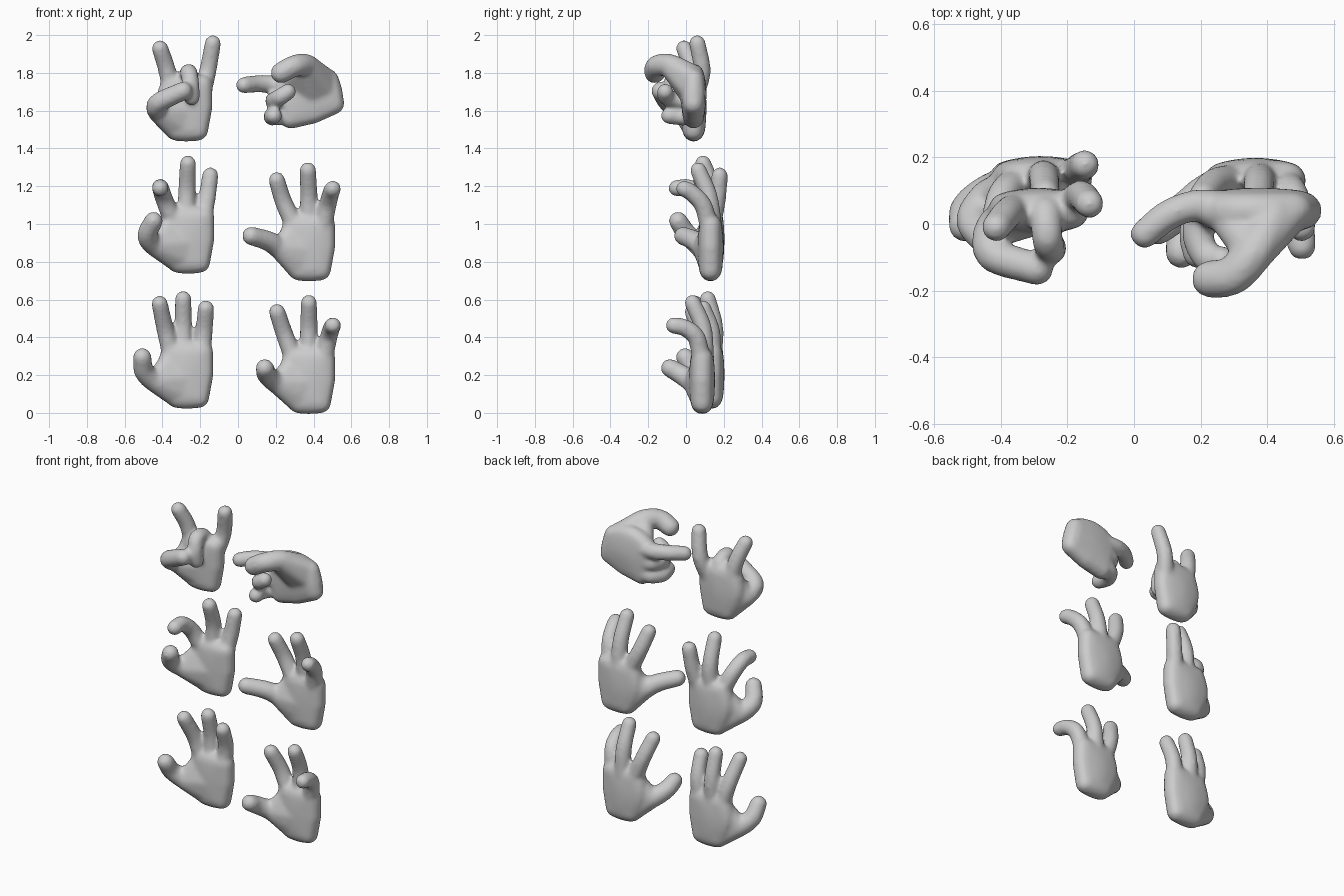
import bpy, bmesh
from math import sin, pi
from mathutils import Vector, Matrix


def hull(bm, balls, detail=2):
    """Convex skin around a few balls."""
    part = bmesh.new()
    for p, r in balls:
        bmesh.ops.create_icosphere(part, subdivisions=detail, radius=r,
                                   matrix=Matrix.Translation(p))
    res = bmesh.ops.convex_hull(part, input=part.verts[:])
    junk = [g for g in res["geom_interior"] if isinstance(g, bmesh.types.BMVert)]
    bmesh.ops.delete(part, geom=junk, context='VERTS')
    tmp = bpy.data.meshes.new("tmp")
    part.to_mesh(tmp)
    part.free()
    bm.from_mesh(tmp)
    bpy.data.meshes.remove(tmp)


def smooth_path(points, n=4):
    """Catmull-Rom curve through the points."""
    p = [Vector(q) for q in points]
    p = [2 * p[0] - p[1]] + p + [2 * p[-1] - p[-2]]
    out = []
    for i in range(1, len(p) - 2):
        a, b, c, d = p[i - 1:i + 3]
        for k in range(n):
            t = k / n
            out.append(.5 * (2 * b + (c - a) * t + (2 * a - 5 * b + 4 * c - d) * t * t
                             + (3 * b - a - 3 * c + d) * t ** 3))
    return out + [p[-2]]


def digit(bm, points, r0, r1):
    path = smooth_path(points)
    m = len(path) - 1
    balls = [(q, r0 + (r1 - r0) * i / m) for i, q in enumerate(path)]
    for pair in zip(balls, balls[1:]):
        hull(bm, pair)


def hand(name, wrist, thumb, fingers, up=(0, 1), mirror=1, wide=1, thumb_r=.051):
    bm = bmesh.new()
    u = Vector((up[0], 0, up[1])).normalized()
    s = Vector((u.z, 0, -u.x)) * mirror
    w = Vector(wrist)

    def at(a, b, c):
        return w + s * a * wide + u * c + Vector((0, b, 0))

    # palm: cushion made from a grid of balls
    balls = []
    for j in range(7):
        t = j / 6
        left = -.065 - .025 * t - .04 * sin(pi * t)
        right = .053 + .022 * min(1, 2 * t)
        for i in range(7):
            k = i / 6
            bulge = sin(pi * k) * sin(pi * (.12 + .76 * t))
            balls.append((at(left + (right - left) * k, 0, .056 + .24 * t),
                          .057 + .012 * bulge))
    hull(bm, balls)
    # ball of the thumb and web to the first finger
    t1 = Vector(thumb[1])
    hull(bm, [(t1, .06), (at(-.07, 0, .064), .057), (at(-.085, 0, .285), .045),
              (at(0, 0, .16), .066), (at(0, 0, .07), .055)], 3)
    digit(bm, thumb, .064, thumb_r)
    for f in fingers:
        digit(bm, f, .051, .0455)
    me = bpy.data.meshes.new(name)
    bm.to_mesh(me)
    bm.free()
    ob = bpy.data.objects.new(name, me)
    bpy.context.collection.objects.link(ob)
    # fuse parts and soften the joints
    rm = ob.modifiers.new("fuse", 'REMESH')
    rm.mode = 'VOXEL'
    rm.voxel_size = .01
    rm.use_smooth_shade = True
    sm = ob.modifiers.new("soften", 'SMOOTH')
    sm.factor = .5
    sm.iterations = 14


# open hand, lower left
hand("open_hand", (-.26, .135, .025),
     [(-.33, .12, .14), (-.435, .09, .165), (-.497, .045, .22), (-.507, -.005, .295)],
     [[(-.355, .135, .32), (-.385, .115, .44), (-.415, .05, .578)],
      [(-.29, .145, .32), (-.29, .15, .46), (-.29, .115, .603)],
      [(-.195, .135, .30), (-.18, .135, .43), (-.17, .09, .553)]])

# hand with the little finger bent, lower right
hand("bent_little_finger_hand", (.385, .085, -.003),
     [(.32, .07, .12), (.215, .045, .155), (.155, -.02, .20), (.142, -.085, .237)],
     [[(.29, .09, .30), (.245, .08, .42), (.207, .035, .535)],
      [(.375, .1, .30), (.375, .09, .45), (.375, .035, .583)],
      [(.455, .08, .29), (.48, .055, .40), (.495, -.005, .45), (.503, -.065, .463)]])

# hand with the first finger hooked, middle left
hand("hooked_finger_hand", (-.255, .135, .74),
     [(-.33, .11, .87), (-.435, .075, .885), (-.48, .01, .94), (-.447, -.042, 1.017)],
     [[(-.35, .125, 1.03), (-.39, .09, 1.13), (-.41, .02, 1.19), (-.412, -.05, 1.19)],
      [(-.275, .14, 1.03), (-.27, .14, 1.18), (-.265, .09, 1.32)],
      [(-.19, .14, 1.01), (-.165, .165, 1.13), (-.147, .178, 1.257)]])

# spread hand, middle right
hand("spread_hand", (.385, .13, .70),
     [(.33, .12, .82), (.225, .095, .87), (.16, .05, .91), (.07, -.015, .937)],
     [[(.29, .13, 1.01), (.24, .12, 1.12), (.205, .08, 1.233)],
      [(.375, .14, 1.01), (.375, .12, 1.15), (.37, .065, 1.285)],
      [(.45, .12, .99), (.475, .09, 1.10), (.492, .03, 1.165), (.502, -.01, 1.187)]])

# two fingers up, thumb across the folded one, upper left
hand("two_finger_sign_hand", (-.265, .04, 1.44),
     [(-.34, .02, 1.57), (-.415, -.01, 1.59), (-.422, -.09, 1.64), (-.29, -.135, 1.705)],
     [[(-.35, .05, 1.70), (-.38, .03, 1.83), (-.413, -.01, 1.93)],
      [(-.27, .05, 1.70), (-.265, .03, 1.78), (-.26, -.04, 1.80),
       (-.25, -.075, 1.74), (-.245, -.07, 1.67)],
      [(-.19, .05, 1.69), (-.16, .085, 1.81), (-.133, .06, 1.957)]])

# pointing fist, upper right
hand("pointing_hand", (.55, .04, 1.705),
     [(.42, .02, 1.79), (.36, -.085, 1.84), (.295, -.155, 1.835), (.228, -.165, 1.80)],
     [[(.27, .05, 1.73), (.18, .055, 1.74), (.1, .025, 1.742), (.032, -.03, 1.735)],
      [(.28, .05, 1.66), (.21, .04, 1.655), (.19, -.03, 1.653), (.22, -.1, 1.67),
       (.265, -.11, 1.70)],
      [(.29, .05, 1.59), (.22, .04, 1.572), (.18, -.02, 1.567), (.19, -.09, 1.573)]],
     up=(-.97, -.22), mirror=-1, wide=1.1, thumb_r=.058)
